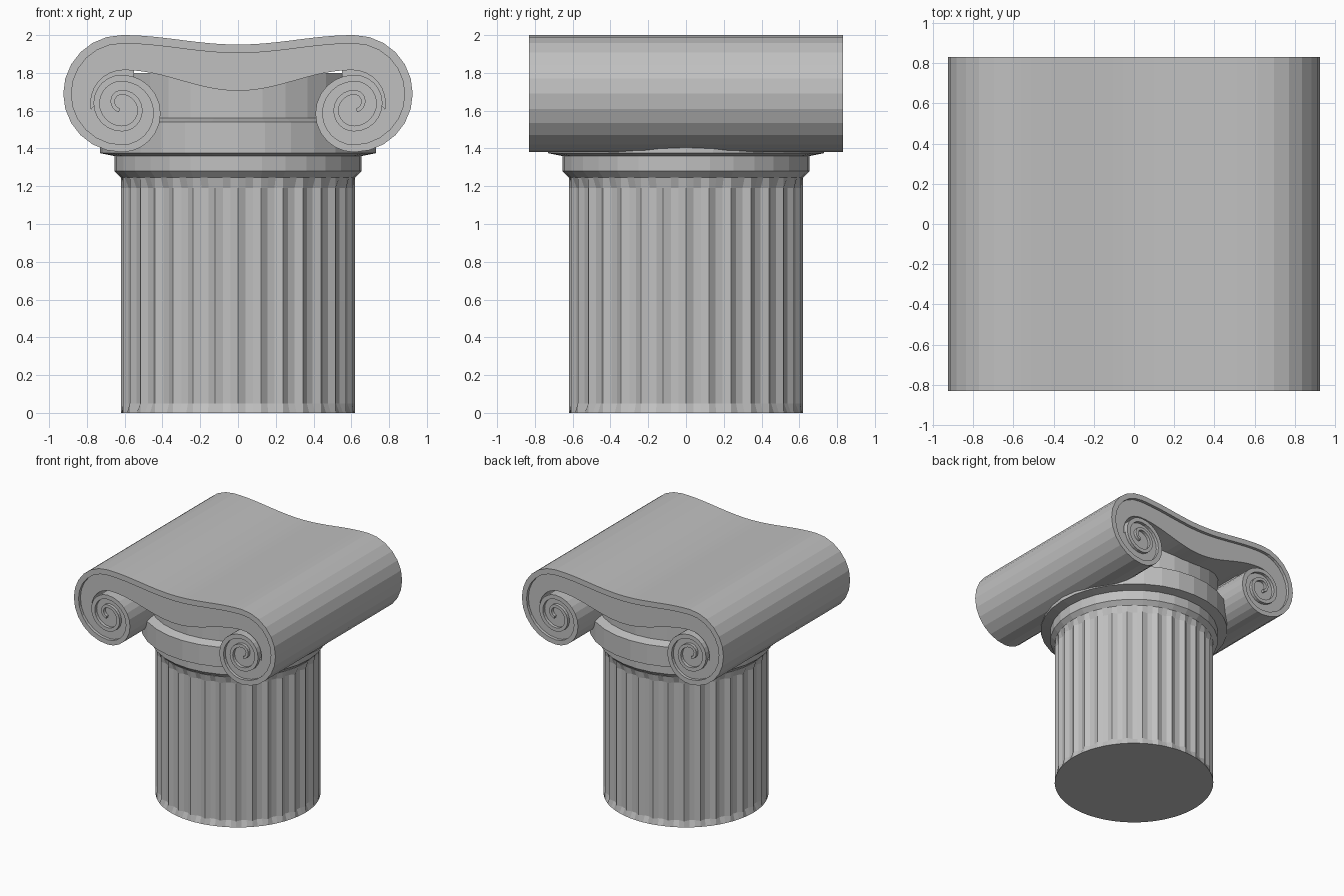
import bpy
import bmesh
from math import sin, cos, pi, radians

cube = bpy.data.objects.get("Cube")
if cube:
    bpy.data.objects.remove(cube)

# One stone colour
stone = bpy.data.materials.new("grey_stone")
stone.use_nodes = True
colour = (0.53, 0.53, 0.53, 1)
stone.diffuse_color = colour
stone.node_tree.nodes["Principled BSDF"].inputs["Base Color"].default_value = colour


def finish(name, bm):
    bmesh.ops.recalc_face_normals(bm, faces=bm.faces[:])
    mesh = bpy.data.meshes.new(name)
    bm.to_mesh(mesh)
    bm.free()
    mesh.materials.append(stone)
    obj = bpy.data.objects.new(name, mesh)
    bpy.context.collection.objects.link(obj)
    return obj


def prism(name, points, faces, half_depth):
    """Extrude flat x-z faces along y, centred."""
    bm = bmesh.new()
    verts = [bm.verts.new((x, -half_depth, z)) for x, z in points]
    flat = [bm.faces.new([verts[i] for i in f]) for f in faces]
    new = bmesh.ops.extrude_face_region(bm, geom=flat, use_keep_orig=True)["geom"]
    moved = [v for v in new if isinstance(v, bmesh.types.BMVert)]
    bmesh.ops.translate(bm, verts=moved, vec=(0, 2 * half_depth, 0))
    return finish(name, bm)


def rings(name, levels, sides):
    """Stack rings; each level is (z, radius function of the side index)."""
    bm = bmesh.new()
    loops = []
    for z, radius in levels:
        angles = [2 * pi * i / sides for i in range(sides)]
        loops.append([bm.verts.new((radius(i) * sin(a), -radius(i) * cos(a), z))
                      for i, a in enumerate(angles)])
    for low, high in zip(loops, loops[1:]):
        for i in range(sides):
            j = (i + 1) % sides
            bm.faces.new((low[i], low[j], high[j], high[i]))
    bm.faces.new(loops[0])
    bm.faces.new(loops[-1])
    return finish(name, bm)


def wave(z_mid, z_end, x_end, n):
    """Gentle dip from the centre line out to the scroll."""
    return [(x_end * k / n, z_mid + (z_end - z_mid) * (1 - cos(pi * k / n)) / 2)
            for k in range(n)]


def mirrored(points):
    return [(-x, z) for x, z in reversed(points)]


# Fluted shaft: shallow grooves that run out to a full circle at both ends
GROOVE = (0, 0.021, 0.021)
plain = lambda i: 0.62
fluted = lambda i: 0.62 - GROOVE[i % 3]
rings("fluted_shaft", [(0, plain), (0.05, fluted), (1.19, fluted), (1.245, plain)], 96)

# Turned collar, cushion and neck
turned = [(1.24, 0.61), (1.245, 0.62), (1.28, 0.655), (1.36, 0.655), (1.375, 0.73),
          (1.54, 0.73), (1.56, 0.66), (1.8, 0.66)]
rings("collar_and_neck", [(z, lambda i, r=r: r) for z, r in turned], 32)

# Scroll path: a dip followed by ever smaller half circles (centre height, radius)
SCROLL_X = 0.615
HALF_TURNS = [(1.69, 0.31), (1.585, 0.205), (1.64, 0.15), (1.6, 0.11), (1.65, 0.06)]
STEPS = 12


def scroll_path(inset, end_inset, turns):
    points = [(x, z - inset) for x, z in wave(1.95, 2.0, SCROLL_X, STEPS)]
    total = len(HALF_TURNS) * STEPS
    for t, (zc, r) in enumerate(HALF_TURNS):
        for k in range(STEPS):
            s = t * STEPS + k
            if s > turns * STEPS:
                return points
            a = pi / 2 - pi * s / STEPS
            rr = r - inset - (end_inset - inset) * s / total
            points.append((SCROLL_X + rr * cos(a), zc + rr * sin(a)))
    return points


# Raised band following the whole scroll
outer = scroll_path(0, 0, len(HALF_TURNS))
inner = scroll_path(0.045, 0.02, len(HALF_TURNS))
outer = mirrored(outer) + outer[1:]
inner = mirrored(inner) + inner[1:]
n = len(outer)
prism("scroll_band", outer + inner,
      [(i, i + 1, n + i + 1, n + i) for i in range(n - 1)], 0.83)

# Recessed body, with an open slot between slab and roll
body = scroll_path(0.022, 0.01, 2.55)
for k in range(9):
    a = radians(-10 + 100 * k / 8)
    body.append((0.605 + 0.175 * cos(a), 1.64 + 0.175 * sin(a)))
body += reversed(wave(1.705, 1.815, 0.605, STEPS))
body += mirrored(body)[1:-1]
prism("scroll_body", body, [range(len(body))], 0.805)

# Solid cores closing the slots deep inside the scrolls
for side, name in ((1, "left_scroll_core"), (-1, "right_scroll_core")):
    corners = [(side * x, z) for x, z in ((0.55, 1.55), (0.82, 1.55), (0.82, 1.83), (0.55, 1.83))]
    prism(name, corners, [range(4)], 0.6)
